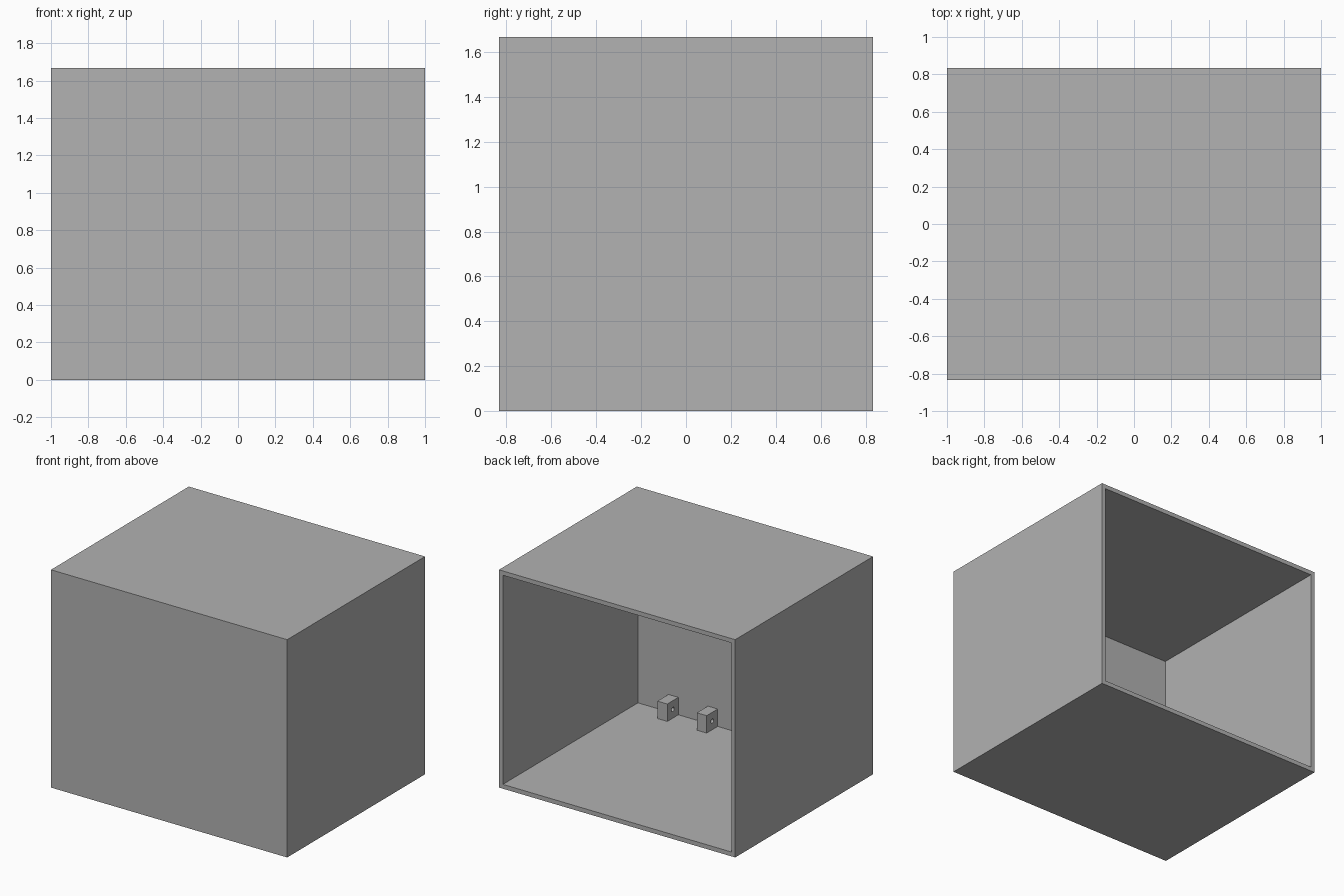
import bpy

old = bpy.data.objects.get("Cube")
if old:
    bpy.data.objects.remove(old, do_unlink=True)

U = 1 / 30                       # base unit: the box is 60 x 50 x 50 units
WALL = U
W, D, H = 60 * U, 50 * U, 50 * U

grey = bpy.data.materials.new("plain grey")
grey.use_nodes = True
grey.diffuse_color = (0.445, 0.445, 0.445, 1)
grey.node_tree.nodes["Principled BSDF"].inputs["Base Color"].default_value = grey.diffuse_color


def block(name, low, high):
    """Axis-aligned box between two corners."""
    centre = [(a + b) / 2 for a, b in zip(low, high)]
    bpy.ops.mesh.primitive_cube_add(size=1, location=centre)
    ob = bpy.context.object
    ob.name = name
    ob.scale = [b - a for a, b in zip(low, high)]
    bpy.ops.object.transform_apply(location=False, rotation=False, scale=True)
    ob.data.materials.append(grey)
    return ob


def cut(target, cutter):
    """Subtract the cutter, apply, then delete it."""
    cutter.hide_render = True
    mod = target.modifiers.new("cut", 'BOOLEAN')
    mod.operation = 'DIFFERENCE'
    mod.solver = 'EXACT'
    mod.object = cutter
    bpy.context.view_layer.objects.active = target
    bpy.ops.object.modifier_apply(modifier=mod.name)
    bpy.data.objects.remove(cutter, do_unlink=True)


# Hollow housing, open at the back
housing = block("housing", (-W / 2, -D / 2, 0), (W / 2, D / 2, H))
cavity = block("cavity_cutter",
               (-W / 2 + WALL, -D / 2 + WALL, WALL),
               (W / 2 - WALL, D / 2 + WALL, H - WALL))
cut(housing, cavity)

# Row of drilled lugs in the corner between floor and front wall
LUG_W, LUG = 2.5 * U, 4 * U
y0, z0 = -D / 2 + WALL, WALL
for i in range(-2, 3):
    x = i * W / 6
    lug = block(f"lug_{i + 3}", (x - LUG_W / 2, y0, z0),
                (x + LUG_W / 2, y0 + LUG, z0 + LUG))
    bpy.ops.mesh.primitive_cylinder_add(
        vertices=24, radius=U / 2, depth=2 * LUG_W,
        location=(x, y0 + LUG / 2, z0 + LUG / 2), rotation=(0, 1.5708, 0))
    cut(lug, bpy.context.object)
